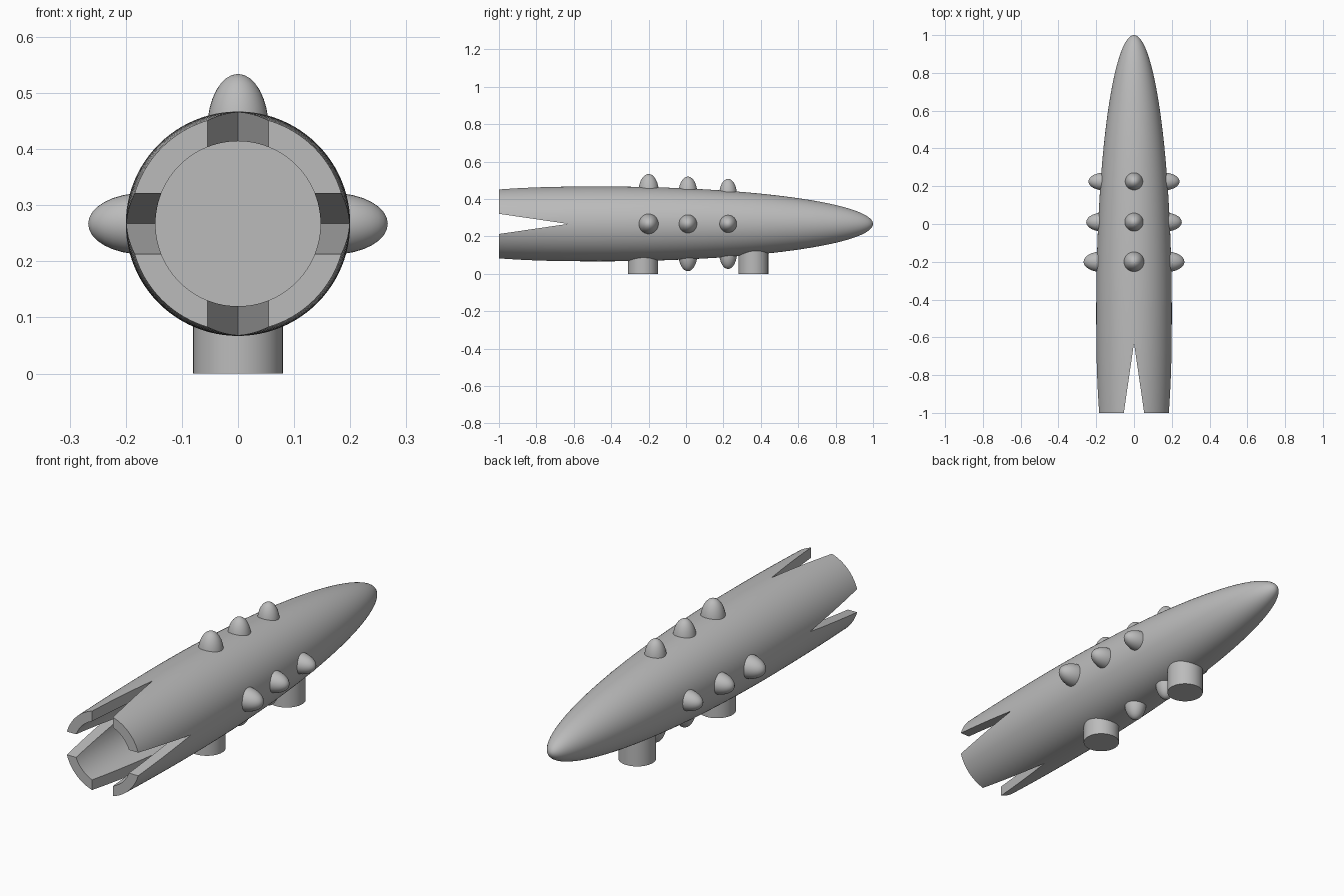
import bpy, bmesh
from math import sin, cos, pi, sqrt, radians
from mathutils import Matrix, Vector

cube = bpy.data.objects.get("Cube")
if cube:
    bpy.data.objects.remove(cube, do_unlink=True)

AXIS = 0.267      # height of the hull's centre line
JOINT = -0.46     # widest station of the hull
RADIUS = 0.2
NOSE = 1 - JOINT  # length of the nose ellipse

grey = bpy.data.materials.new("plain grey")
grey.use_nodes = True
colour = (0.5, 0.5, 0.5, 1)
grey.diffuse_color = colour
grey.node_tree.nodes["Principled BSDF"].inputs["Base Color"].default_value = colour


def finish(bm, name):
    bmesh.ops.recalc_face_normals(bm, faces=bm.faces)
    mesh = bpy.data.meshes.new(name)
    bm.to_mesh(mesh)
    bm.free()
    mesh.materials.append(grey)
    obj = bpy.data.objects.new(name, mesh)
    bpy.context.collection.objects.link(obj)
    return obj


def activate(obj):
    bpy.ops.object.select_all(action='DESELECT')
    obj.select_set(True)
    bpy.context.view_layer.objects.active = obj


def smooth(obj):
    activate(obj)
    bpy.ops.object.shade_smooth_by_angle(angle=radians(30))


# Hull: elliptical nose, gently tapered tail and a round bore, turned on y
profile = []
for i in range(33):
    a = pi / 2 * i / 32
    profile.append((RADIUS * sin(a), JOINT + NOSE * cos(a)))
for i in range(1, 9):
    y = JOINT - 0.54 * i / 8
    profile.append((RADIUS * sqrt(1 - ((y - JOINT) / 1.93) ** 2), y))
profile += [(0.147, -1), (0.147, JOINT), (0, JOINT)]

bm = bmesh.new()
verts = [bm.verts.new((r, y, AXIS)) for r, y in profile]
edges = [bm.edges.new(pair) for pair in zip(verts, verts[1:])]
bmesh.ops.spin(bm, geom=verts + edges, cent=(0, 0, AXIS), axis=(0, 1, 0),
               angle=2 * pi, steps=96)
bmesh.ops.remove_doubles(bm, verts=bm.verts, dist=0.0001)
hull = finish(bm, "hull")

# Tapered slots through the tail, one upright and one level
for k, name in enumerate(("upright_slot_cutter", "level_slot_cutter")):
    bm = bmesh.new()
    tri = [bm.verts.new(p) for p in ((0, -0.63, -0.4), (-0.0686, -1.1, -0.4), (0.0686, -1.1, -0.4))]
    face = bm.faces.new(tri)
    top = bmesh.ops.extrude_face_region(bm, geom=[face])["geom"]
    bmesh.ops.translate(bm, vec=(0, 0, 0.8),
                        verts=[g for g in top if isinstance(g, bmesh.types.BMVert)])
    bm.transform(Matrix.Translation((0, 0, AXIS)) @ Matrix.Rotation(k * pi / 2, 4, 'Y'))
    cutter = finish(bm, name)
    cutter.hide_render = True
    activate(hull)
    mod = hull.modifiers.new("slot", 'BOOLEAN')
    mod.operation = 'DIFFERENCE'
    mod.solver = 'EXACT'
    mod.object = cutter
    bpy.ops.object.modifier_apply(modifier=mod.name)
    bpy.data.objects.remove(cutter, do_unlink=True)
smooth(hull)

# Domed studs in rows on four sides; the rear lower one is covered by a foot
STUDS = (("rear", -0.2, 0.267, 0.055, 0.1),
         ("middle", 0.01, 0.253, 0.051, 0.095),
         ("front", 0.225, 0.241, 0.048, 0.09))
for k, side in enumerate(("top", "left", "bottom", "right")):
    for place, y, tip, width, height in STUDS:
        if side == "bottom" and place == "rear":
            continue
        bm = bmesh.new()
        bmesh.ops.create_uvsphere(bm, u_segments=32, v_segments=16, radius=1)
        bm.transform(Matrix.Translation((0, y, AXIS))
                     @ Matrix.Rotation(k * pi / 2, 4, 'Y')
                     @ Matrix.Translation((0, 0, tip - height))
                     @ Matrix.Diagonal((width, width, height, 1)))
        smooth(finish(bm, f"{side}_{place}_stud"))

# Round feet
for name, y in (("tail_foot", -0.23), ("nose_foot", 0.36)):
    bm = bmesh.new()
    bmesh.ops.create_cone(bm, cap_ends=True, segments=48, radius1=0.08, radius2=0.08, depth=0.2)
    bmesh.ops.translate(bm, verts=bm.verts, vec=(0, y, 0.1))
    smooth(finish(bm, name))
